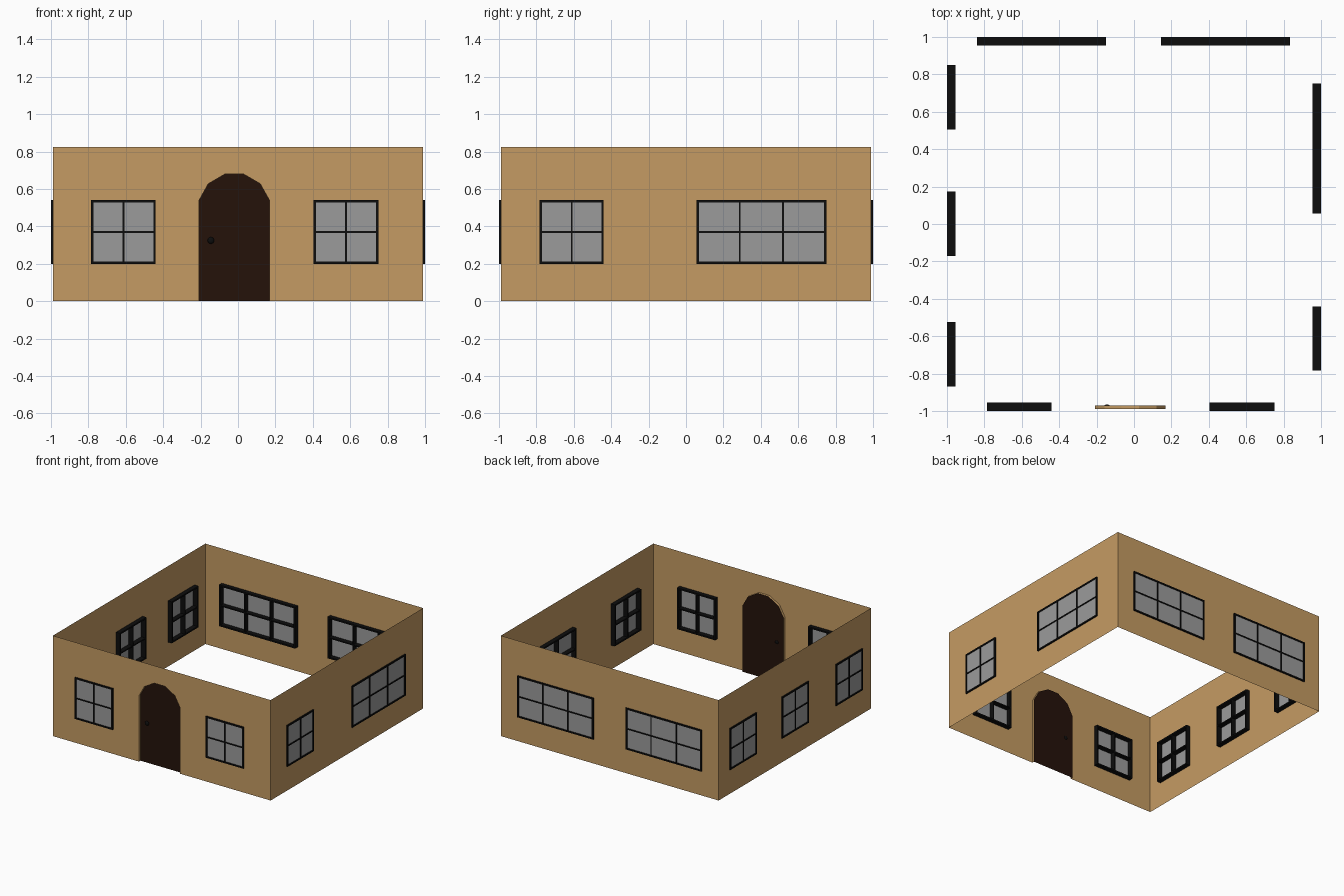
import bpy, bmesh
from math import pi
from mathutils import Matrix

if "Cube" in bpy.data.objects:
    bpy.data.objects.remove(bpy.data.objects["Cube"])

W, H = 0.99, 0.825            # wall distance from centre, wall height
Z0, Z1 = 0.2, 0.54            # window sill and head
OUT, IN, GLASS = -1.0, -0.955, -0.994


def material(name, rgb):
    m = bpy.data.materials.new(name)
    m.diffuse_color = (*rgb, 1)
    m.use_nodes = True
    m.node_tree.nodes["Principled BSDF"].inputs["Base Color"].default_value = m.diffuse_color
    return m


TAN = material("tan_wall", (0.56, 0.33, 0.125))
BLACK = material("black_frame", (0.004, 0.004, 0.004))
BROWN = material("dark_wood", (0.018, 0.006, 0.003))
GREY = material("grey_glass", (0.33, 0.33, 0.33))


def finish(name, bm, mat, angle):
    me = bpy.data.meshes.new(name)
    bm.to_mesh(me)
    bm.free()
    me.materials.append(mat)
    ob = bpy.data.objects.new(name, me)
    ob.matrix_world = Matrix.Rotation(angle, 4, 'Z')
    bpy.context.collection.objects.link(ob)
    return ob


def box(bm, x0, x1, z0, z1):
    mat = Matrix.Translation(((x0 + x1) / 2, (OUT + IN) / 2, (z0 + z1) / 2))
    bmesh.ops.create_cube(bm, size=1, matrix=mat @ Matrix.Diagonal((x1 - x0, IN - OUT, z1 - z0, 1)))


def rect(x0, x1, z0, z1):
    return [(x0, z0), (x1, z0), (x1, z1), (x0, z1)]


# Door outline with a low-poly arch
DC = -0.02
half = [(0.188, 0), (0.188, 0.54), (0.139, 0.628), (0.048, 0.681)]
arch = [(DC - x, z) for x, z in half] + [(DC + x, z) for x, z in reversed(half)]


def wall(name, angle, windows, door=False):
    # Thin wall sheet with real openings
    bm = bmesh.new()
    outline = [(-W, 0)] + (arch if door else []) + [(W, 0), (W, H), (-W, H)]
    for loop in [outline] + [rect(a, b, Z0, Z1) for a, b, n in windows]:
        vs = [bm.verts.new((x, -W, z)) for x, z in loop]
        for i, v in enumerate(vs):
            bm.edges.new((v, vs[i - 1]))
    bmesh.ops.triangle_fill(bm, edges=bm.edges[:], use_beauty=True, normal=(0, -1, 0))
    finish(name + "_wall", bm, TAN, angle)
    for i, (a, b, n) in enumerate(windows):
        # Frame and glazing bars
        bm = bmesh.new()
        t, m = 0.012, 0.0045
        for x0, x1 in ((a, a + t), (b - t, b)):
            box(bm, x0, x1, Z0, Z1)
        for z0, z1 in ((Z0, Z0 + t), (Z1 - t, Z1)):
            box(bm, a + t, b - t, z0, z1)
        for k in range(1, n):
            x = a + (b - a) * k / n
            box(bm, x - m, x + m, Z0 + t, Z1 - t)
        zc = (Z0 + Z1) / 2
        box(bm, a + t, b - t, zc - m, zc + m)
        finish(f"{name}_window_frame_{i}", bm, BLACK, angle)
        # Glass sheet
        bm = bmesh.new()
        bm.faces.new([bm.verts.new((x, GLASS, z)) for x, z in rect(a + t, b - t, Z0 + t, Z1 - t)])
        finish(f"{name}_glass_{i}", bm, GREY, angle)


wall("front", 0, [(-0.785, -0.44, 2), (0.405, 0.75, 2)], door=True)
wall("right", pi / 2, [(-0.783, -0.44, 2), (0.057, 0.75, 3)])
wall("back", pi, [(-0.835, -0.145, 3), (0.15, 0.84, 3)])
wall("left", -pi / 2, [(-0.85, -0.505, 2), (-0.175, 0.17, 2), (0.525, 0.87, 2)])

# Door jamb following the arch
DY = -0.971
bm = bmesh.new()
outer = [bm.verts.new((x, -W, z)) for x, z in arch]
inner = [bm.verts.new((x, DY, z)) for x, z in arch]
for i in range(len(arch) - 1):
    bm.faces.new((outer[i], outer[i + 1], inner[i + 1], inner[i]))
finish("door_jamb", bm, TAN, 0)

# Recessed door panel
bm = bmesh.new()
bm.faces.new([bm.verts.new((x, DY, z)) for x, z in reversed(arch)])
finish("door", bm, BROWN, 0)

# Door knob, showing on both sides
bm = bmesh.new()
bmesh.ops.create_uvsphere(bm, u_segments=12, v_segments=8, radius=0.018,
                          matrix=Matrix.Translation((-0.145, -0.976, 0.325)) @ Matrix.Diagonal((1, 0.6, 1, 1)))
knob = finish("door_knob", bm, BLACK, 0)
for p in knob.data.polygons:
    p.use_smooth = True
